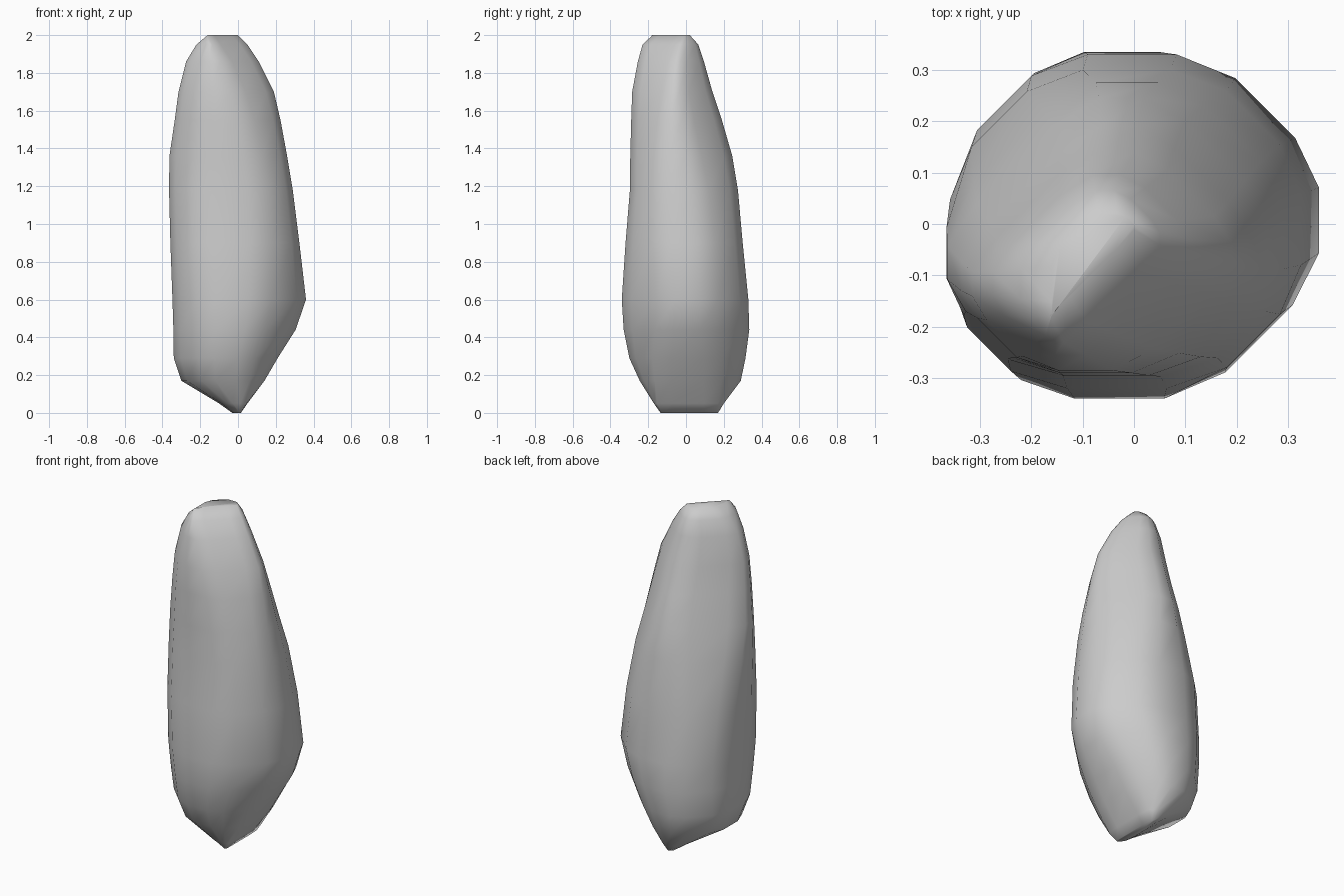
import bpy, bmesh
from math import cos, sin, pi, sqrt
from mathutils import Vector

if "Cube" in bpy.data.objects:
    bpy.data.objects.remove(bpy.data.objects["Cube"])

# Rock cross-sections: height, then reach in eight directions (every 45 degrees from +x)
LEVELS = [
    (0.00, .015, .12, .18, .12, .03, .09, .14, .10),
    (0.05, .05, .15, .20, .18, .10, .15, .17, .14),
    (0.17, .14, .21, .29, .30, .30, .29, .245, .20),
    (0.29, .21, .26, .315, .335, .34, .335, .30, .25),
    (0.44, .305, .31, .335, .345, .342, .355, .33, .30),
    (0.60, .36, .34, .33, .345, .347, .37, .34, .33),
    (0.90, .325, .31, .30, .33, .358, .372, .32, .325),
    (1.18, .29, .26, .275, .28, .365, .36, .297, .30),
    (1.36, .26, .21, .245, .245, .363, .352, .295, .275),
    (1.55, .225, .16, .19, .20, .335, .345, .29, .24),
    (1.70, .19, .12, .14, .17, .315, .335, .285, .20),
    (1.86, .11, .065, .095, .14, .275, .305, .255, .13),
    (1.95, .05, .03, .065, .11, .22, .275, .23, .07),
    (2.00, .0, .0, .02, .075, .16, .24, .19, .01),
]


def section(z, reach):
    """Chamfered polygon that touches all eight reach lines."""
    h = list(reach)
    for k in range(8):
        h[k] = min(h[k], (h[k - 1] + h[(k + 1) % 8]) / sqrt(2))
    corners = []
    for k in range(8):
        a = k * pi / 4
        along = h[(k + 1) % 8] * sqrt(2) - h[k]
        corners.append(Vector((h[k] * cos(a) - along * sin(a),
                               h[k] * sin(a) + along * cos(a), z)))
    pts = []
    for k in range(8):
        start, end = corners[k - 1], corners[k]
        pts += [start.lerp(end, 0.22), start.lerp(end, 0.78)]
    return pts


# Loft the sections into one closed boulder
bm = bmesh.new()
rings = [[bm.verts.new(p) for p in section(lv[0], lv[1:])] for lv in LEVELS]
for low, high in zip(rings, rings[1:]):
    for i in range(16):
        j = (i + 1) % 16
        bm.faces.new((low[i], low[j], high[j], high[i]))
bm.faces.new(rings[0][::-1])
bm.faces.new(rings[-1])
bmesh.ops.remove_doubles(bm, verts=bm.verts, dist=0.002)
bmesh.ops.recalc_face_normals(bm, faces=bm.faces)
for f in bm.faces:
    f.smooth = True

mesh = bpy.data.meshes.new("standing_rock")
bm.to_mesh(mesh)
bm.free()
rock = bpy.data.objects.new("standing_rock", mesh)
bpy.context.collection.objects.link(rock)
